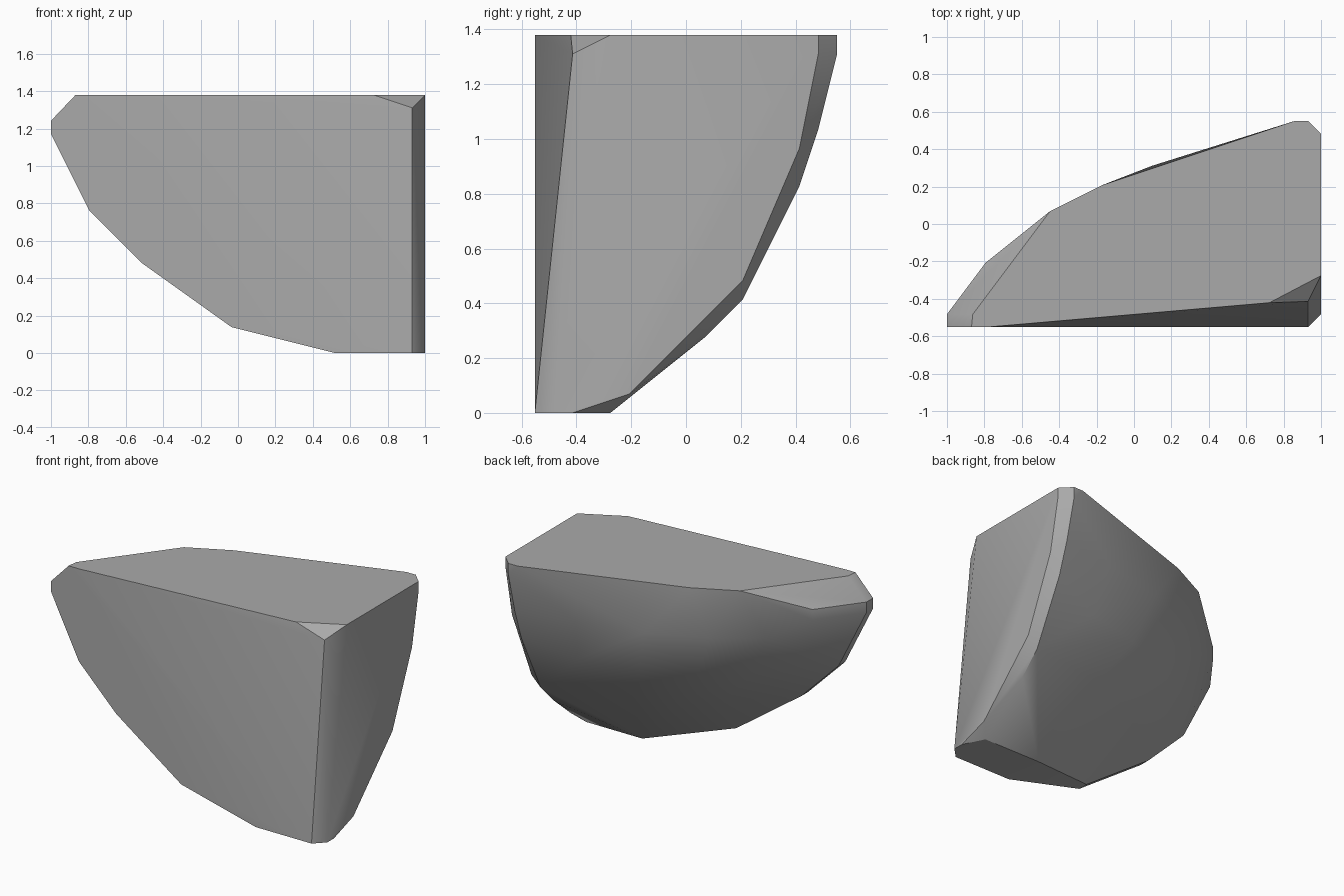
import bpy, bmesh, math
from mathutils import Vector

cube = bpy.data.objects.get("Cube")
if cube:
    bpy.data.objects.remove(cube)

STEP = 2 / 29                    # lattice spacing
NX, NY, NZ = 29, 16, 20          # block size in lattice steps


def place(p):
    return Vector(((p[0] - NX / 2) * STEP, (p[1] - NY / 2) * STEP, p[2] * STEP))


# flat top outline (x, y)
top = [(2, 0), (2, 1), (8, 9), (12, 11), (27, 16), (28, 16), (29, 15), (29, 4), (25, 1.9), (3, 0)]
# lower edge of the front face (x, z)
front = [(1.9, 20), (0, 18), (0, 17), (3, 11), (7, 7), (14, 2), (22, 0), (28, 0)]
# curved edge of the right face (y, z)
side = [(15, 19), (14, 14), (11, 7), (5, 1), (2, 0), (1, 0)]
# chamfer row just inside the right face (y, z)
rim = [(16, 19), (15, 15), (14, 12), (11, 6), (9, 4), (4, 0), (2, 19)]

points = [(x, y, NZ) for x, y in top]
points += [(x, 0, z) for x, z in front]
points += [(x, 1, z) for x, z in front[1:6]]
points += [(NX, y, z) for y, z in side]
points += [(NX - 1, y, z) for y, z in rim]
points += [(3, 5, 18), (3, 5, 17), (22, 4, 0)]

# rounded belly between the flat faces
for i in range(1, 6):
    for j in range(1, 6):
        around, down = math.radians(15 * i), math.radians(15 * j)
        r = 0.935
        points.append((NX - NX * r * math.cos(down) * math.cos(around),
                       NY * r * math.cos(down) * math.sin(around),
                       NZ - NZ * r * math.sin(down)))

bm = bmesh.new()
for p in points:
    bm.verts.new(place(p))
hull = bmesh.ops.convex_hull(bm, input=bm.verts)
unused = {g for g in hull["geom_interior"] + hull["geom_unused"] if isinstance(g, bmesh.types.BMVert)}
bmesh.ops.delete(bm, geom=list(unused), context="VERTS")
bmesh.ops.dissolve_limit(bm, angle_limit=math.radians(1), verts=bm.verts, edges=bm.edges)
bmesh.ops.recalc_face_normals(bm, faces=bm.faces)
mesh = bpy.data.meshes.new("rock_chunk")
bm.to_mesh(mesh)
bm.free()

rock = bpy.data.objects.new("rock_chunk", mesh)
bpy.context.collection.objects.link(rock)

# stone colour
stone = bpy.data.materials.new("stone_grey")
stone.use_nodes = True
grey = (0.4, 0.4, 0.4, 1)
stone.diffuse_color = grey
stone.node_tree.nodes["Principled BSDF"].inputs["Base Color"].default_value = grey
mesh.materials.append(stone)

bpy.context.view_layer.objects.active = rock
rock.select_set(True)
bpy.ops.object.shade_smooth_by_angle(angle=math.radians(30))
